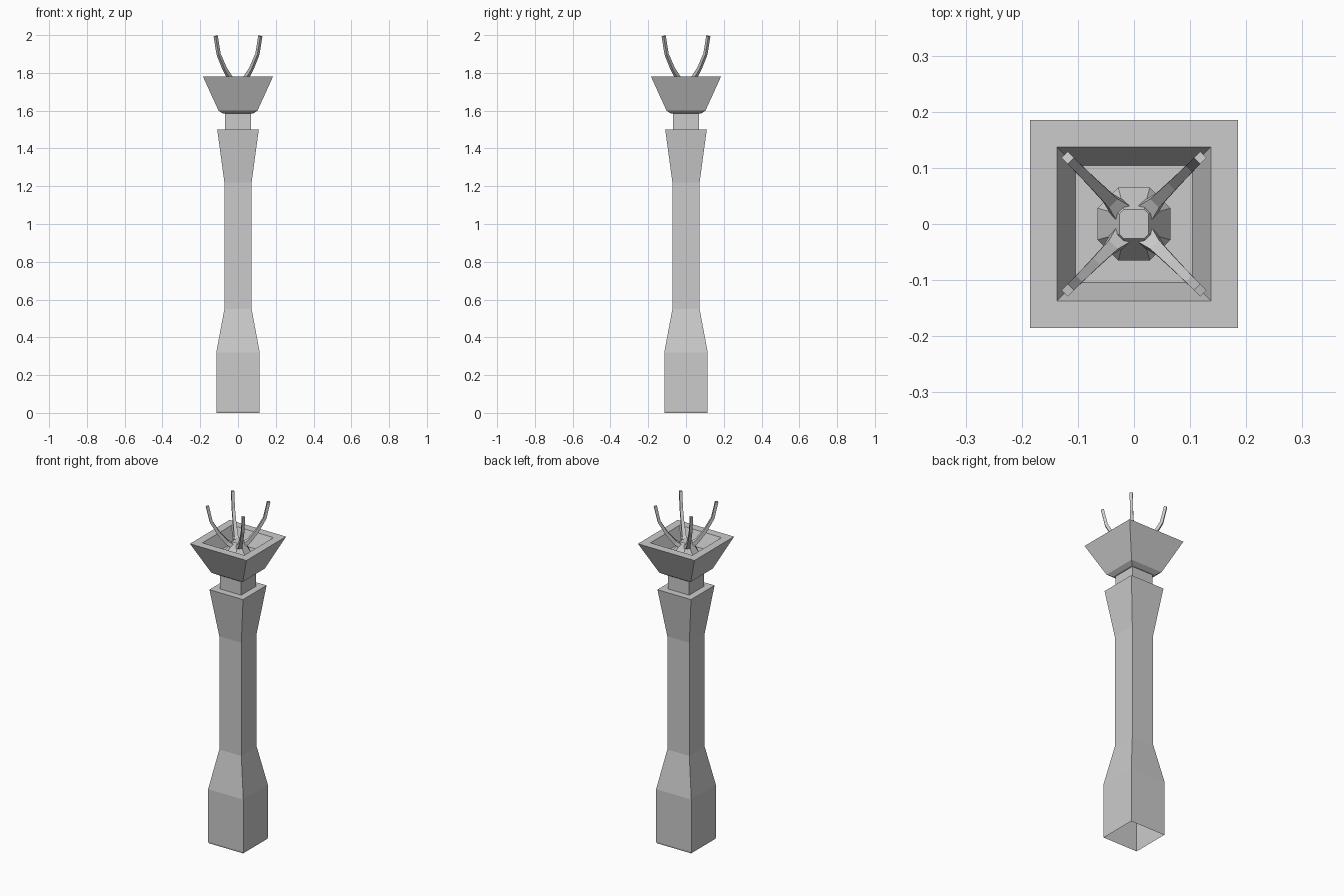
import bpy, bmesh, math
from mathutils import Vector

if "Cube" in bpy.data.objects:
    bpy.data.objects.remove(bpy.data.objects["Cube"])


def add_object(name, bm):
    bmesh.ops.recalc_face_normals(bm, faces=bm.faces)
    mesh = bpy.data.meshes.new(name)
    bm.to_mesh(mesh)
    bm.free()
    obj = bpy.data.objects.new(name, mesh)
    bpy.context.collection.objects.link(obj)
    return obj


def loft(bm, rings, cap_start=False, cap_end=False):
    loops = [[bm.verts.new(p) for p in ring] for ring in rings]
    for a, b in zip(loops, loops[1:]):
        for i in range(len(a)):
            j = (i + 1) % len(a)
            bm.faces.new((a[i], a[j], b[j], b[i]))
    if cap_start:
        bm.faces.new(loops[0][::-1])
    if cap_end:
        bm.faces.new(loops[-1])


def square(h, z):
    return [(-h, -h, z), (h, -h, z), (h, h, z), (-h, h, z)]


# Waisted square post with neck, open underneath
bm = bmesh.new()
loft(bm, [square(h, z) for h, z in (
    (0.113, 0), (0.115, 0.01), (0.115, 0.32), (0.072, 0.55), (0.072, 1.22),
    (0.11, 1.5), (0.07, 1.5), (0.07, 1.59))])
add_object("post", bm)

# Flared square bowl with a flat rim and sunken floor
bm = bmesh.new()
loft(bm, [square(h, z) for h, z in (
    (0.07, 1.585), (0.08, 1.585), (0.103, 1.60), (0.185, 1.78),
    (0.137, 1.78), (0.104, 1.70))], cap_end=True)
add_object("bowl", bm)

# Faceted hub: narrow faces taper from the floor to a small flat top
bm = bmesh.new()


def octagon(reach, half, z):
    pts = []
    for k in range(4):
        a = k * math.pi / 2
        c, s = math.cos(a), math.sin(a)
        pts += [(reach * c - t * s, reach * s + t * c, z) for t in (-half, half)]
    return pts


loft(bm, [octagon(0.065, 0.028, 1.70), octagon(0.065, 0.028, 1.715),
          octagon(0.026, 0.018, 1.775)], cap_end=True)
add_object("hub", bm)

# Four bent prongs along the diagonals: (x = y offset, height, half width)
path = [(0.012, 1.745, 0.022), (0.042, 1.772, 0.011), (0.072, 1.825, 0.009),
        (0.103, 1.90, 0.008), (0.118, 1.995, 0.008)]
for k in range(4):
    a = math.pi / 4 + k * math.pi / 2
    out = Vector((math.cos(a), math.sin(a), 0))
    side = Vector((-out.y, out.x, 0))
    pts = [out * d * math.sqrt(2) + Vector((0, 0, z)) for d, z, _ in path]
    rings = []
    for i, p in enumerate(pts):
        tangent = (pts[min(i + 1, len(pts) - 1)] - pts[max(i - 1, 0)]).normalized()
        n = side.cross(tangent)
        w = path[i][2]
        t = min(w, 0.012)
        rings.append([p + side * w * u + n * t * v
                      for u, v in ((-1, -1), (1, -1), (1, 1), (-1, 1))])
    bm = bmesh.new()
    loft(bm, rings, True, True)
    add_object(f"prong_{k + 1}", bm)
